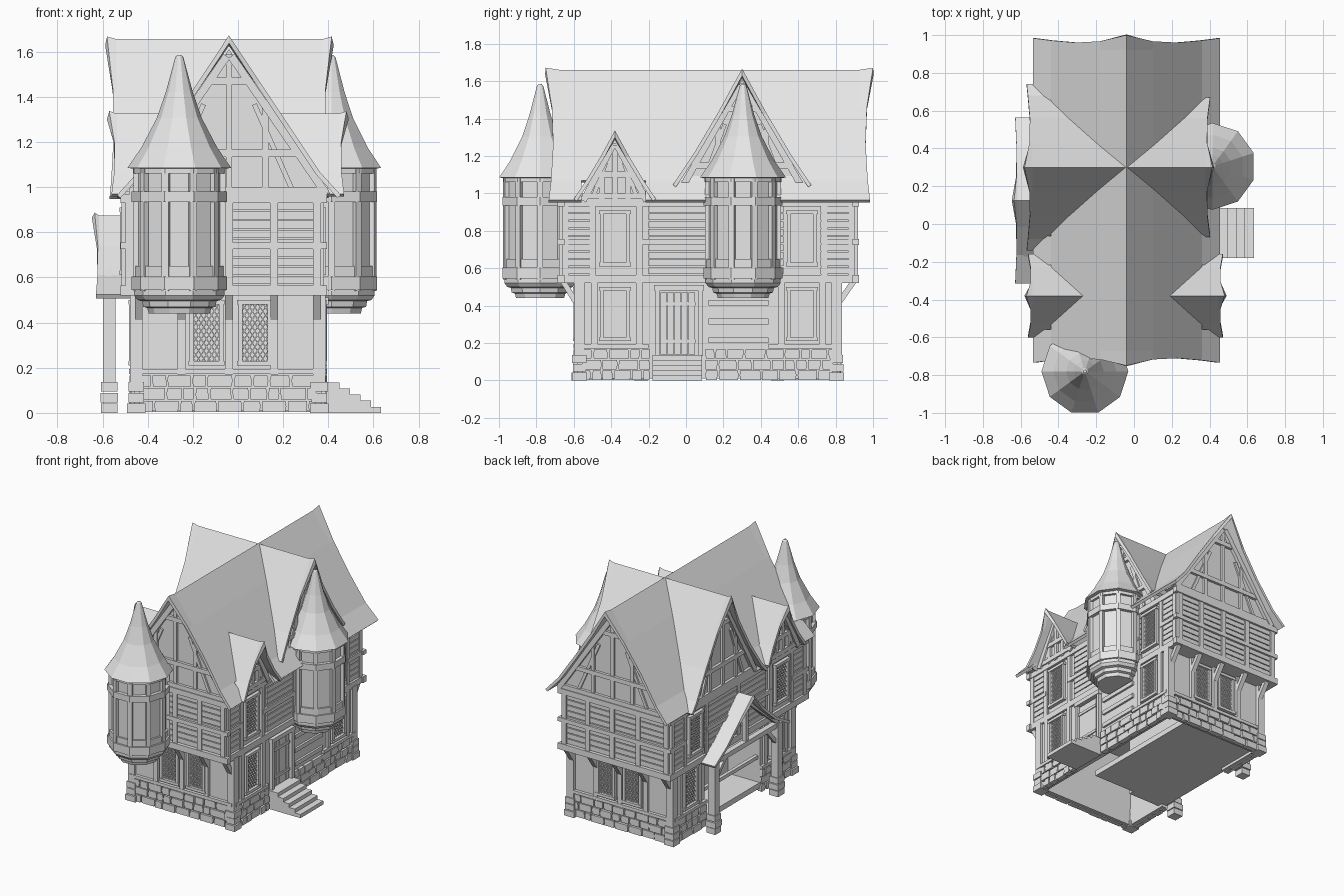
import bpy, bmesh, math, random
from mathutils import Vector

random.seed(4)
if "Cube" in bpy.data.objects:
    bpy.data.objects.remove(bpy.data.objects["Cube"])
mat = bpy.data.materials.new("plain_grey")
mat.use_nodes = True
mat.diffuse_color = (0.8, 0.8, 0.8, 1)
mat.node_tree.nodes["Principled BSDF"].inputs["Base Color"].default_value = (0.8, 0.8, 0.8, 1)

parts = {}
CX = -0.04                                  # ridge line of the main roof
LOW = {"front": 0.58, "back": 0.81, "left": 0.37, "right": 0.46}    # wall distances
UP = {"front": 0.66, "back": 0.90, "left": 0.365, "right": 0.5}


def part(name):
    return parts.setdefault(name, bmesh.new())


def place(side, u, d, z):
    return {"front": (u, -d, z), "back": (u, d, z),
            "left": (d, u, z), "right": (-d, u, z)}[side]


def prism(name, side, poly, d0, d1):
    """Extrude a wall-plane polygon (u, z) between two distances from the centre."""
    bm = part(name)
    a, b = ([bm.verts.new(place(side, u, d, z)) for u, z in poly] for d in (d0, d1))
    bm.faces.new(a)
    bm.faces.new(b[::-1])
    for i in range(len(poly)):
        j = (i + 1) % len(poly)
        bm.faces.new((a[j], a[i], b[i], b[j]))


def rect(name, side, u0, u1, z0, z1, d0, d1):
    prism(name, side, [(u0, z0), (u1, z0), (u1, z1), (u0, z1)], d0, d1)


def box(name, x0, x1, y0, y1, z0, z1):
    rect(name, "left", y0, y1, z0, z1, x0, x1)


def beam(name, side, p, q, w, d0, d1):
    p, q = Vector(p), Vector(q)
    n = (q - p).normalized().orthogonal() * w / 2
    prism(name, side, [p - n, q - n, q + n, p + n], d0, d1)


def lathe(name, cx, cy, rings, n=10, phase=0.0):
    bm = part(name)
    loops = [[bm.verts.new((cx + r * math.cos(phase + math.tau * k / n),
                            cy + r * math.sin(phase + math.tau * k / n), z))
              for k in range(n)] for r, z in rings]
    bm.faces.new(loops[0][::-1])
    bm.faces.new(loops[-1])
    for a, b in zip(loops, loops[1:]):
        for k in range(n):
            bm.faces.new((a[k], a[(k + 1) % n], b[(k + 1) % n], b[k]))


def window(side, u, z0, z1, d, w=0.14):
    """Frame with a recessed diamond lattice."""
    a, b = u - w / 2, u + w / 2
    for s in (a, b):
        rect("window_frames", side, s - 0.01, s + 0.01, z0, z1, d - 0.01, d + 0.022)
    for z in (z0, z1):
        rect("window_frames", side, a - 0.015, b + 0.015, z - 0.01, z + 0.01, d - 0.01, d + 0.025)
    m = 1.5
    for sgn in (1, -1):
        c = z0 - m * w + 0.03
        while c < z1:
            t0, t1 = max(0, (z0 - c) / m), min(w, (z1 - c) / m)
            if t1 - t0 > 0.01:
                f = (lambda t: a + t) if sgn > 0 else (lambda t: b - t)
                beam("window_lattice", side, (f(t0), c + m * t0), (f(t1), c + m * t1), 0.005, d - 0.005, d + 0.008)
            c += 0.035


def stones(side, a, b, d, z1=0.17):
    rows = 3
    for r in range(rows):
        z, h, u = r * z1 / rows, z1 / rows, a
        while u < b - 0.02:
            e = min(b, u + random.uniform(0.05, 0.12))
            if b - e < 0.03:
                e = b
            j = [random.uniform(0.002, 0.009) for _ in range(4)]
            prism("foundation_stones", side,
                  [(u + j[0], z + 0.003), (e - j[1], z + 0.003), (e - 0.003, z + h / 2), (e - j[2], z + h - 0.004),
                   (u + j[3], z + h - 0.004), (u + 0.003, z + h / 2)], d - 0.02, d + random.uniform(0.012, 0.022))
            u = e


def boards(side, a, b, d):
    for k in range(9):
        z = 0.57 + k * 0.041
        rect("clapboards", side, a, b, z, z + 0.035, d - 0.01, d + 0.01)


def roof(name, axis, centre, profile, s0, s1, flare=0.04, cut=None, thick=0.02):
    """Curved gable roof: profile is (offset, z) from ridge to eave, run along one axis."""
    bm = part(name)
    top = profile[0][1]
    rows = [(-u, z) for u, z in profile[:0:-1]] + list(profile)
    n = 44
    grid = []
    for i in range(n + 1):
        s = s0 + (s1 - s0) * i / n
        end = 0 if abs(s - CX) < 0.001 else -1 if i == 0 else 1 if i == n else 0
        line = []
        for u, z in rows:
            t = (top - z) / (top - profile[-1][1])
            y = s + end * flare * (1 - 2 * t) ** 2 * (1 if t < 0.5 else 0.6)
            zz = z + (0.012 if end and t == 0 else 0)
            line.append(bm.verts.new((centre + u, y, zz) if axis == "y" else (y, centre + u, zz)))
        grid.append(line)
    for i in range(n):
        for j in range(len(rows) - 1):
            q = (grid[i][j], grid[i + 1][j], grid[i + 1][j + 1], grid[i][j + 1])
            c = sum((v.co for v in q), Vector()) / 4
            if not (cut and cut(c)):
                f = bm.faces.new(q)
                f.normal_update()
                if f.normal.z < 0:
                    f.normal_flip()
    bmesh.ops.delete(bm, geom=[v for v in bm.verts if not v.link_faces], context='VERTS')
    bmesh.ops.solidify(bm, geom=bm.faces[:], thickness=thick)


def gable(side, c, hw, z0, z1, d, levels, posts):
    """Triangular wall with timber framing."""
    prism("gable_walls", side, [(c - hw, z0), (c + hw, z0), (c, z1)], d - 0.08, d)
    half = lambda z: hw * (z1 - z) / (z1 - z0)
    for z in levels:
        rect("gable_timbers", side, c - half(z), c + half(z), z - 0.016, z + 0.016, d - 0.01, d + 0.02)
    for p in posts:
        rect("gable_timbers", side, c + p - 0.014, c + p + 0.014, z0, z1 - abs(p) * (z1 - z0) / hw - 0.02, d - 0.01, d + 0.015)
    for s in (-1, 1):
        beam("gable_timbers", side, (c + s * (hw - 0.02), z0), (c + s * 0.01, z1 - 0.03), 0.035, d - 0.01, d + 0.025)
        beam("gable_timbers", side, (c + s * hw * 0.62, z0 + 0.02), (c + s * hw * 0.25, z0 + (z1 - z0) * 0.62), 0.022, d - 0.01, d + 0.012)


# Ground floor shell, open on the porch side, with a raised floor; jettied upper floor
box("ground_floor_walls", 0.33, 0.37, -0.58, 0.81, 0.01, 0.53)
for y0, y1 in ((-0.58, -0.54), (0.77, 0.81)):
    box("ground_floor_walls", -0.46, 0.33, y0, y1, 0.01, 0.53)
for y0, y1 in ((-0.54, -0.2), (0.44, 0.77)):
    box("ground_floor_walls", -0.46, -0.42, y0, y1, 0.01, 0.53)
for y0, y1 in ((-0.24, -0.2), (0.44, 0.48)):
    box("porch_recess", -0.42, -0.16, y0, y1, 0.03, 0.53)
box("porch_recess", -0.2, -0.16, -0.2, 0.44, 0.03, 0.53)
box("porch_floor", -0.46, 0.18, -0.2, 0.77, 0.03, 0.07)
box("upper_floor_walls", -0.5, 0.365, -0.66, 0.90, 0.52, 0.98)

# Foundation stones, corner posts and their stone feet
for side in ("front", "back"):
    stones(side, -0.44, 0.35, LOW[side])
for a, b in ((-0.56, -0.19), (0.1, 0.79)):
    stones("left", a, b, LOW["left"])
for a, b in ((-0.56, -0.2), (0.44, 0.79)):
    stones("right", a, b, LOW["right"])
for x, y in [(-0.45, -0.57), (0.36, -0.57), (-0.45, 0.805), (0.36, 0.805), (-0.57, -0.24), (-0.57, 0.49)]:
    box("corner_posts", x - 0.028, x + 0.028, y - 0.028, y + 0.028, 0.1, 0.53)
    for k in range(3):
        g = 0.034 + random.uniform(0, 0.007)
        box("post_feet", x - g, x + g, y - g, y + g, k * 0.047, k * 0.047 + 0.042)

# Timber frame and windows, ends of the house
for side, sign in (("front", -1), ("back", 1)):
    d, e = LOW[side], UP[side]
    rect("timber_frame", side, -0.46, 0.37, 0.172, 0.195, d, d + 0.022)
    for u in (-0.25, -0.04, 0.16):
        rect("timber_frame", side, u - 0.017, u + 0.017, 0.17, 0.53, d, d + 0.02)
    for u in (-0.14, 0.075):
        window(side, u, 0.22, 0.49, d, 0.13)
    boards(side, -0.49, 0.36, e)
    for z0, z1 in ((0.52, 0.565), (0.725, 0.755), (0.93, 0.97)):
        rect("timber_frame", side, -0.515, 0.395, z0, z1, e - 0.01, e + 0.026)
    for u in (-0.48, -0.25, -0.04, 0.16, 0.35):
        rect("timber_frame", side, u - 0.018, u + 0.018, 0.52, 0.97, e - 0.01, e + 0.02)
    for u in (-0.44, -0.25, -0.04, 0.16, 0.35):
        beam("jetty_brackets", "left", (sign * (d + 0.01), 0.42), (sign * e, 0.535), 0.03, u - 0.017, u + 0.017)
    gable(side, CX, 0.45, 0.97, 1.61, e, (0.985, 1.15, 1.47), (-0.16, 0, 0.16))

# Timber frame and windows, long sides
for side in ("left", "right"):
    d, e = LOW[side], UP[side]
    for a, b in ((-0.58, -0.2), (0.44, 0.81)):
        rect("timber_frame", side, a, b, 0.172, 0.195, d, d + 0.022)
    for u in (-0.49, -0.25, 0.51, 0.73):
        rect("timber_frame", side, u - 0.017, u + 0.017, 0.17, 0.53, d, d + 0.015)
    for u in (-0.38, 0.62):
        window(side, u, 0.22, 0.49, d)
        window(side, u, 0.62, 0.9, e)
    for a, b in ((-0.66, -0.48), (-0.2, 0.52), (0.72, 0.9)):
        boards(side, a, b, e)
    for z0, z1 in ((0.52, 0.565), (0.93, 0.97)):
        rect("timber_frame", side, -0.685, 0.925, z0, z1, e - 0.01, e + 0.02)
    for a, b in ((-0.685, -0.49), (-0.26, 0.5), (0.73, 0.925)):
        rect("timber_frame", side, a, b, 0.725, 0.755, e - 0.01, e + 0.02)
    for u in (-0.645, -0.5, -0.25, 0.12, 0.49, 0.74, 0.885):
        rect("timber_frame", side, u - 0.017, u + 0.017, 0.52, 0.97, e - 0.01, e + 0.016)
for z in (0.2, 0.3, 0.4):
    rect("timber_frame", "left", 0.12, 0.44, z, z + 0.03, 0.36, 0.385)

# Door and steps
for k in range(5):
    u = -0.135 + k * 0.037
    rect("door", "left", u, u + 0.034, 0.14, 0.47, 0.36, 0.38)
for z in (0.2, 0.4):
    rect("door", "left", -0.135, 0.05, z, z + 0.02, 0.37, 0.387)
for u in (-0.165, 0.065):
    rect("door_frame", "left", u, u + 0.025, 0.13, 0.5, 0.36, 0.395)
rect("door_frame", "left", -0.17, 0.095, 0.48, 0.51, 0.36, 0.4)
for k in range(5):
    x = 0.45 + k * 0.046
    box("steps", 0.37 if k == 0 else x - 0.046, x, -0.18, 0.085, 0.0, 0.135 - k * 0.027)


# Main and cross roofs; eaves open below the wall gables
def eave_gap(c):
    dormer = abs(c.y + 0.38) < 0.17
    return (abs(c.x - CX) > 0.4 and dormer) or (c.x < CX - 0.4 and abs(c.y - 0.3) < 0.36)


roof("main_roof", "y", CX, [(0, 1.66), (0.14, 1.46), (0.27, 1.265), (0.4, 1.07), (0.495, 0.965)], -0.71, 0.96, cut=eave_gap)
roof("cross_roof", "x", 0.30, [(0, 1.655), (0.13, 1.43), (0.26, 1.21), (0.37, 1.045)], CX, 0.385, 0.03)
roof("cross_roof_wide", "x", 0.30, [(0, 1.655), (0.13, 1.43), (0.26, 1.21), (0.38, 1.025), (0.44, 0.96)], -0.55, CX, 0.03)
gable("left", 0.30, 0.37, 0.98, 1.61, 0.345, (1.15, 1.45), (-0.13, 0, 0.13))
gable("right", 0.30, 0.38, 0.97, 1.61, 0.5, (0.985, 1.15, 1.45), (-0.15, 0, 0.15))

# Dormers
for side, a, b in (("left", 0.1, 0.455), ("right", -0.545, -0.18)):
    roof(side + "_dormer_roof", "x", -0.38, [(0, 1.325), (0.075, 1.2), (0.15, 1.075), (0.22, 0.97)], a, b, 0.025)
    gable(side, -0.38, 0.19, 0.96, 1.29, UP[side] + 0.01, (0.985, 1.1), (-0.07, 0, 0.07))

# Porch roof and truss
roof("porch_roof", "x", 0.125, [(0, 0.875), (0.14, 0.74), (0.29, 0.61), (0.44, 0.525)], -0.62, -0.45, 0.015)
rect("porch_truss", "right", -0.25, 0.5, 0.5, 0.535, 0.55, 0.59)
for s in (-1, 1):
    beam("porch_truss", "right", (0.125 + s * 0.36, 0.535), (0.125, 0.83), 0.03, 0.555, 0.585)
    beam("porch_truss", "right", (0.125 + s * 0.34, 0.4), (0.125 + s * 0.24, 0.51), 0.025, 0.56, 0.585)
rect("porch_truss", "right", 0.11, 0.14, 0.53, 0.84, 0.555, 0.585)
rect("porch_rail", "right", -0.2, 0.44, 0.24, 0.265, 0.42, 0.445)

# Two ten-sided oriel turrets
for name, cx, cy, ph in (("front_turret", -0.26, -0.78, 0.0), ("side_turret", 0.415, 0.305, math.pi / 10)):
    lathe(name + "_base", cx, cy, [(0.135, 0.44), (0.142, 0.465), (0.16, 0.47), (0.165, 0.495),
                                   (0.185, 0.5), (0.2, 0.52), (0.2, 0.545)], phase=ph)
    lathe(name + "_walls", cx, cy, [(0.186, 0.53), (0.186, 1.1)], phase=ph)
    for r, z0, z1 in ((0.212, 0.545, 0.605), (0.2, 0.605, 0.65), (0.212, 0.935, 0.98), (0.205, 1.06, 1.09)):
        lathe(name + "_bands", cx, cy, [(r, z0), (r, z1)], phase=ph)
    for k in range(10):
        t = ph + math.tau * k / 10
        lathe(name + "_posts", cx + 0.188 * math.cos(t), cy + 0.188 * math.sin(t),
              [(0.022, 0.54), (0.022, 1.09)], 4, t + math.pi / 4)
    lathe(name + "_roof", cx, cy, [(0.19, 1.08), (0.23, 1.085), (0.168, 1.175), (0.1, 1.305),
                                   (0.06, 1.42), (0.018, 1.575), (0.008, 1.585)], phase=ph)

# Turn every part into an object
for name, bm in parts.items():
    bmesh.ops.recalc_face_normals(bm, faces=bm.faces[:])
    mesh = bpy.data.meshes.new(name)
    bm.to_mesh(mesh)
    bm.free()
    mesh.materials.append(mat)
    bpy.context.scene.collection.objects.link(bpy.data.objects.new(name, mesh))
